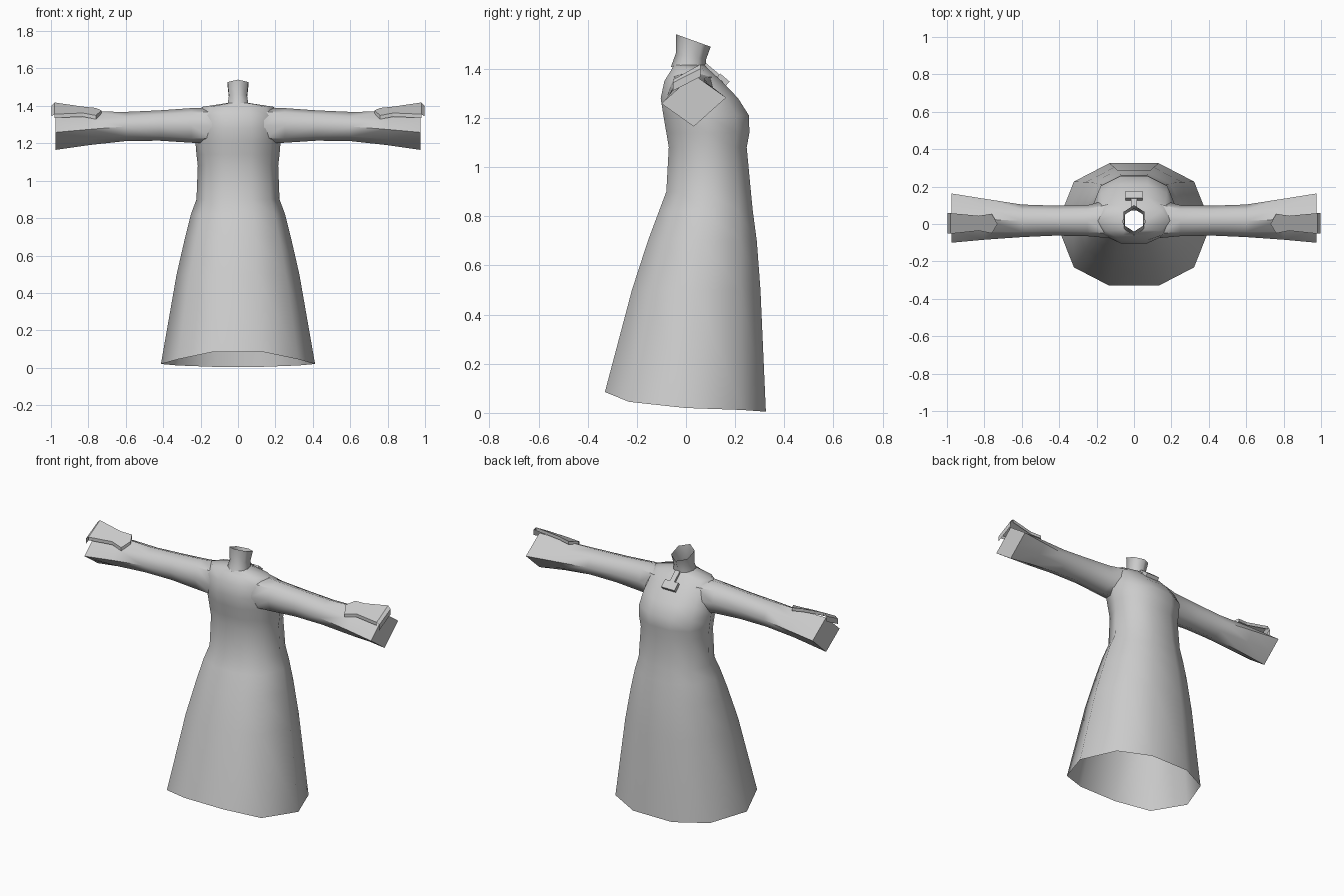
import bpy, bmesh, math

if "Cube" in bpy.data.objects:
    bpy.data.objects.remove(bpy.data.objects["Cube"])

cloth = bpy.data.materials.new("grey cloth")
cloth.diffuse_color = (0.6, 0.6, 0.6, 1)
cloth.use_nodes = True
cloth.node_tree.nodes["Principled BSDF"].inputs["Base Color"].default_value = cloth.diffuse_color


def finish(name, bm, angle=60):
    bmesh.ops.recalc_face_normals(bm, faces=bm.faces)
    me = bpy.data.meshes.new(name)
    bm.to_mesh(me)
    bm.free()
    me.materials.append(cloth)
    ob = bpy.data.objects.new(name, me)
    bpy.context.collection.objects.link(ob)
    bpy.ops.object.select_all(action='DESELECT')
    ob.select_set(True)
    bpy.context.view_layer.objects.active = ob
    bpy.ops.object.shade_smooth_by_angle(angle=math.radians(angle))
    return ob


def loft(name, rings, cap_end=False, angle=60):
    """Skin a list of closed rings that share a point count."""
    bm = bmesh.new()
    loops = [[bm.verts.new(p) for p in r] for r in rings]
    n = len(loops[0])
    for a, b in zip(loops, loops[1:]):
        for i in range(n):
            j = (i + 1) % n
            bm.faces.new((a[i], a[j], b[j], b[i]))
    if cap_end:
        bm.faces.new(loops[-1])
    return finish(name, bm, angle)


# Gown: ten-sided rings given as height, half width, front y, back y
HALF = [(0.32, 1), (0.78, 0.7), (1, 0), (0.78, -0.7), (0.32, -1)]
SHAPE = HALF + [(-x, y) for x, y in reversed(HALF)]
HEM_Z = [0.005, 0.012, 0.02, 0.045, 0.085]
HEM_Z = HEM_Z + HEM_Z[::-1]


def gown_ring(z, hw, front, back):
    c, d = (front + back) / 2, (back - front) / 2
    return [(x * hw, c + y * d, z) for x, y in SHAPE]


hem = [(x, y, HEM_Z[i]) for i, (x, y, z) in
       enumerate(gown_ring(0, 0.412, -0.33, 0.325))]
body = [
    (0.50, 0.328, -0.22, 0.303), (0.70, 0.282, -0.155, 0.288),
    (0.82, 0.252, -0.11, 0.272), (0.90, 0.222, -0.08, 0.264),
    (1.08, 0.215, -0.07, 0.247), (1.14, 0.222, -0.08, 0.258),
    (1.21, 0.228, -0.092, 0.256), (1.28, 0.225, -0.103, 0.212),
    (1.35, 0.215, -0.088, 0.145), (1.395, 0.19, -0.06, 0.095),
    (1.415, 0.06, -0.05, 0.075),
]
loft("gown", [hem] + [gown_ring(*r) for r in body])


# Collar: six-sided open tube with a slanted rim
def collar_ring(z, r, yc, tilt):
    pts = [(r * math.sin(k * math.pi / 3), r * 1.1 * math.cos(k * math.pi / 3))
           for k in range(6)]
    return [(x, yc + y, z - tilt * y) for x, y in pts]


loft("collar", [collar_ring(1.40, 0.065, 0.01, 0.1),
                collar_ring(1.45, 0.056, 0.02, 0.2),
                collar_ring(1.515, 0.064, 0.03, 0.36)], angle=70)


# Sleeves: eight-point rings that turn from round to a flared diamond
def sleeve_ring(x, front, back, low, high, k, skew=0.0):
    cy, cz = (front + back) / 2, (low + high) / 2
    hy, hz = (back - front) / 2, (high - low) / 2
    f, b = (-hy, -skew), (hy, skew)
    t, d = (0, hz), (0, -hz)
    ring = []
    corners = [t, b, d, f]
    for i, p in enumerate(corners):
        q = corners[(i + 1) % 4]
        ring += [p, ((p[0] + q[0]) * k, (p[1] + q[1]) * k)]
    return [(x, cy + y, cz + z) for y, z in ring]


# Wrist flap outline on top of the sleeve (x, y, z)
FLAP = [(0.73, 0.0, 1.372), (0.76, -0.05, 1.345), (0.83, -0.036, 1.358),
        (0.98, -0.052, 1.352), (0.98, 0.058, 1.414), (0.83, 0.044, 1.392),
        (0.76, 0.055, 1.385)]

for side, s in (("right", 1), ("left", -1)):
    rings = [
        sleeve_ring(0.14, -0.075, 0.13, 1.20, 1.392, 0.75),
        sleeve_ring(0.25, -0.065, 0.10, 1.203, 1.388, 0.74),
        sleeve_ring(0.42, -0.062, 0.098, 1.214, 1.376, 0.72),
        sleeve_ring(0.60, -0.070, 0.104, 1.212, 1.368, 0.68),
        sleeve_ring(0.80, -0.084, 0.135, 1.19, 1.37, 0.6, 0.006),
        sleeve_ring(0.975, -0.10, 0.163, 1.165, 1.376, 0.5, 0.012),
    ]
    loft(side + "_sleeve", [[(s * x, y, z) for x, y, z in r] for r in rings],
         cap_end=True, angle=50)

    bm = bmesh.new()
    v = [bm.verts.new((s * x, y, z + 0.004)) for x, y, z in FLAP]
    bm.faces.new(v)
    # folded end of the flap hanging over the cuff
    a, b = v[3], v[4]
    for dx, dz in ((0.017, -0.012), (0.017, -0.045)):
        c = bm.verts.new((s * (0.98 + dx), -0.052, 1.356 + dz))
        d = bm.verts.new((s * (0.98 + dx), 0.058, 1.412 + dz))
        bm.faces.new((a, b, d, c))
        a, b = c, d
    # thin rim down to the sleeve
    for p, q in zip(v, v[1:] + v[:1]):
        if {p, q} == {v[3], v[4]}:
            continue
        lower = [bm.verts.new((w.co.x, w.co.y, w.co.z - 0.02)) for w in (q, p)]
        bm.faces.new((p, q, lower[0], lower[1]))
    finish(side + "_wrist_flap", bm, 30)


# Small tie on the chest below the collar
def box(name, centre, size, tilt):
    bm = bmesh.new()
    bmesh.ops.create_cube(bm, size=1)
    c, s = math.cos(tilt), math.sin(tilt)
    for v in bm.verts:
        x, y, z = (v.co[i] * size[i] for i in range(3))
        v.co = (centre[0] + x, centre[1] + y * c - z * s,
                centre[2] + y * s + z * c)
    finish(name, bm, 30)


box("tie_band", (0, 0.115, 1.385), (0.03, 0.10, 0.015), -0.7)
box("tie_knot", (0.0, 0.15, 1.355), (0.09, 0.05, 0.025), -0.7)
